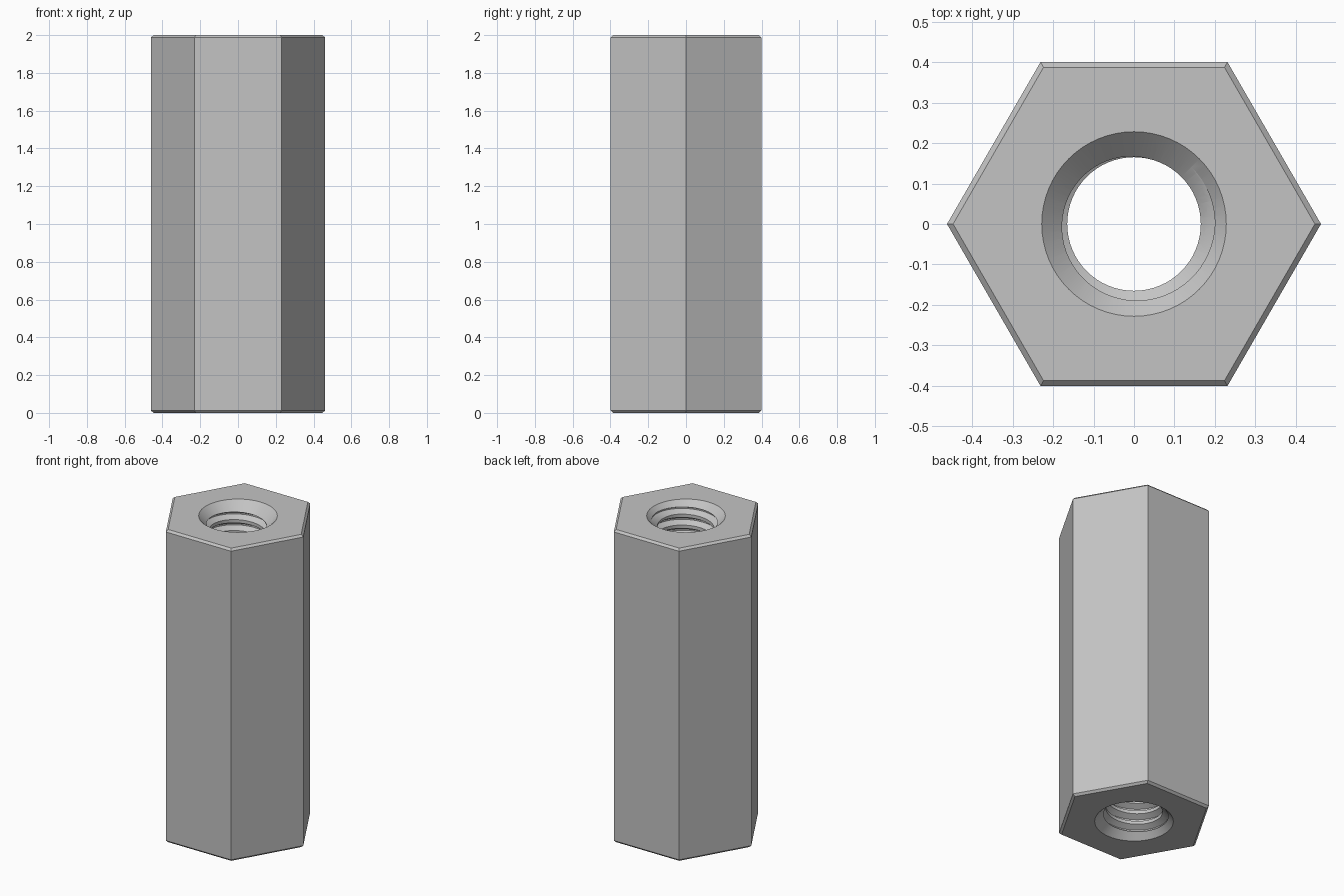
import bpy, bmesh
from math import sin, cos, pi, sqrt, radians

LENGTH, APOTHEM, CHAMFER = 2.0, 0.4, 0.013
MINOR, MAJOR, PITCH = 0.165, 0.2, 0.07
SINK = 0.228

cube = bpy.data.objects.get("Cube")
if cube:
    bpy.data.objects.remove(cube, do_unlink=True)

steel = bpy.data.materials.new("grey_steel")
steel.use_nodes = True
grey = (0.55, 0.55, 0.55, 1)
steel.diffuse_color = grey
steel.node_tree.nodes["Principled BSDF"].inputs["Base Color"].default_value = grey


def add_object(name, bm):
    bmesh.ops.recalc_face_normals(bm, faces=bm.faces[:])
    mesh = bpy.data.meshes.new(name)
    bm.to_mesh(mesh)
    bm.free()
    mesh.materials.append(steel)
    obj = bpy.data.objects.new(name, mesh)
    bpy.context.collection.objects.link(obj)
    return obj


def lathe(name, profile, sides):
    """Closed solid from (radius, height) rings."""
    bm = bmesh.new()
    rings = [[bm.verts.new((r * cos(2 * pi * i / sides), r * sin(2 * pi * i / sides), z))
              for i in range(sides)] for r, z in profile]
    for a, b in zip(rings, rings[1:]):
        for i in range(sides):
            k = (i + 1) % sides
            bm.faces.new((a[i], a[k], b[k], b[i]))
    bm.faces.new(rings[0][::-1])
    bm.faces.new(rings[-1])
    return add_object(name, bm)


def thread_tap(name, sides=64):
    """Right-handed threaded rod that reaches past both ends of the body."""
    flank = (MAJOR - MINOR) / sqrt(3)
    root = PITCH / 8
    # One pitch of the thread, measured up from the top edge of the groove
    profile = [(MAJOR, 0), (MINOR, flank),
               (MINOR, PITCH - root - flank), (MAJOR, PITCH - root)]
    step = len(profile)
    turns = int(LENGTH / PITCH) + 5
    base = LENGTH - 0.028 - (turns - 2) * PITCH
    bm = bmesh.new()
    grid = []
    for t in range(turns):
        for r, h in profile:
            grid.append([bm.verts.new((r * cos(2 * pi * i / sides), r * sin(2 * pi * i / sides),
                                       base + PITCH * (t + i / sides) + h))
                         for i in range(sides)])
    rows = len(grid)

    def vert(row, i):
        # The end of each turn joins the start of the next one
        return grid[row][i] if i < sides else grid[row + step][0]

    for j in range(rows - 1):
        for i in range(sides):
            if i == sides - 1 and j + 1 + step >= rows:
                continue
            bm.faces.new((vert(j, i), vert(j, i + 1), vert(j + 1, i + 1), vert(j + 1, i)))
    # Close each open end with a fan to the axis
    low = bm.verts.new((0, 0, base - PITCH))
    high = bm.verts.new((0, 0, base + PITCH * (turns + 2)))
    for edge in [e for e in bm.edges if e.is_boundary]:
        mid = (edge.verts[0].co.z + edge.verts[1].co.z) / 2
        bm.faces.new((*edge.verts, low if mid < LENGTH / 2 else high))
    return add_object(name, bm)


# Hexagonal body with chamfered ends
corner = APOTHEM / cos(pi / 6)
small = (APOTHEM - CHAMFER) / cos(pi / 6)
body = lathe("hex_spacer", [(small, 0), (corner, CHAMFER),
                            (corner, LENGTH - CHAMFER), (small, LENGTH)], 6)

# Threaded bore and the countersink at each end
depth = SINK - 0.1
over = 0.05
cutters = [
    thread_tap("thread_cutter"),
    lathe("bottom_countersink_cutter", [(SINK + over, -over), (SINK - depth, depth)], 64),
    lathe("top_countersink_cutter",
          [(SINK - depth, LENGTH - depth), (SINK + over, LENGTH + over)], 64),
]
for cutter in cutters:
    cut = body.modifiers.new(cutter.name, "BOOLEAN")
    cut.operation = "DIFFERENCE"
    cut.solver = "EXACT"
    cut.object = cutter

# Bake the cuts and remove the helpers
bpy.context.view_layer.update()
graph = bpy.context.evaluated_depsgraph_get()
result = bpy.data.meshes.new_from_object(body.evaluated_get(graph))
body.modifiers.clear()
body.data = result
for cutter in cutters:
    bpy.data.objects.remove(cutter, do_unlink=True)
body.data.materials.clear()
body.data.materials.append(steel)
for face in body.data.polygons:
    face.material_index = 0

# Smooth thread and cones, crisp hexagon edges
bpy.ops.object.select_all(action="DESELECT")
body.select_set(True)
bpy.context.view_layer.objects.active = body
bpy.ops.object.shade_smooth_by_angle(angle=radians(25))
